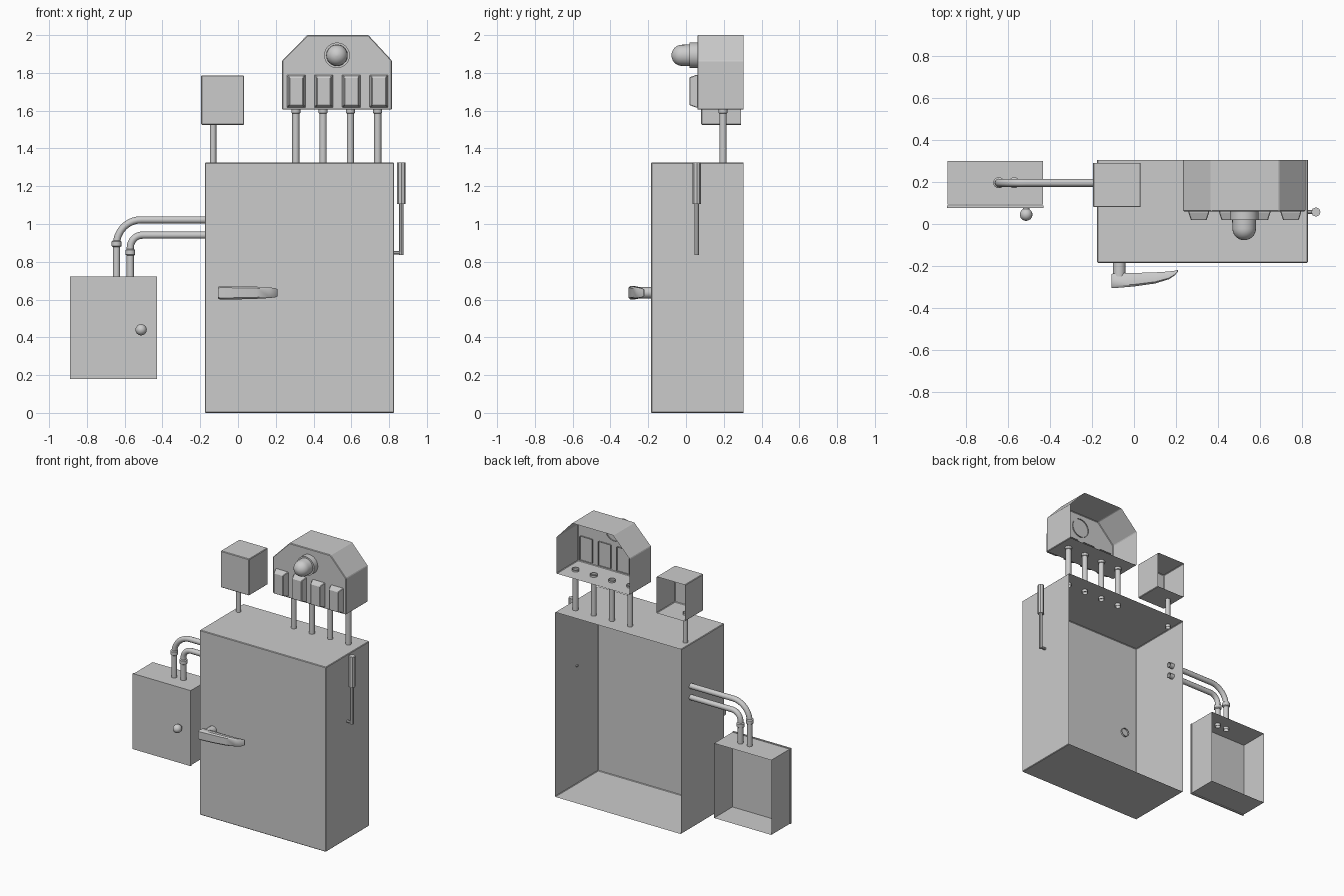
import bpy, bmesh, math
from mathutils import Vector, Matrix

if "Cube" in bpy.data.objects:
    bpy.data.objects.remove(bpy.data.objects["Cube"])


def finish(name, bm, smooth=False):
    me = bpy.data.meshes.new(name)
    bm.to_mesh(me)
    bm.free()
    ob = bpy.data.objects.new(name, me)
    bpy.context.collection.objects.link(ob)
    if smooth:
        bpy.ops.object.select_all(action='DESELECT')
        ob.select_set(True)
        bpy.context.view_layer.objects.active = ob
        bpy.ops.object.shade_smooth_by_angle(angle=math.radians(40))
    return ob


def loft(name, rings, cap_start=False, cap_end=True, bevel=0.0, smooth=False):
    """Skin a list of equal point rings."""
    bm = bmesh.new()
    vs = [[bm.verts.new(p) for p in r] for r in rings]
    n = len(rings[0])
    for a, b in zip(vs, vs[1:]):
        for i in range(n):
            j = (i + 1) % n
            bm.faces.new((a[i], a[j], b[j], b[i]))
    if cap_start:
        bm.faces.new(vs[0])
    if cap_end:
        bm.faces.new(vs[-1])
    bmesh.ops.recalc_face_normals(bm, faces=bm.faces)
    mid = sum((v.co for v in bm.verts), Vector()) / len(bm.verts)
    if sum((f.calc_center_median() - mid).dot(f.normal) for f in bm.faces) < 0:
        bmesh.ops.reverse_faces(bm, faces=bm.faces)
    if bevel:
        edges = [e for e in bm.edges if not e.is_boundary]
        bmesh.ops.bevel(bm, geom=edges, offset=bevel, segments=1, affect='EDGES')
    return finish(name, bm, smooth)


def rect(x0, x1, z0, z1):
    return [(x0, z0), (x1, z0), (x1, z1), (x0, z1)]


def shell(name, outline, y_back, y_front, bevel=0.004, cap_start=False):
    """Sheet-metal housing, open at the back."""
    rings = [[(x, y, z) for x, z in outline] for y in (y_back, y_front)]
    return loft(name, rings, cap_start=cap_start, bevel=bevel)


def lathe(name, profile, loc, direction, sides=16, cap_start=False, cap_end=True):
    """Revolve (radius, height) pairs round an axis."""
    m = Matrix.Translation(loc) @ Vector((0, 0, 1)).rotation_difference(Vector(direction)).to_matrix().to_4x4()
    rings = [[m @ Vector((r * math.cos(2 * math.pi * i / sides), r * math.sin(2 * math.pi * i / sides), h))
              for i in range(sides)] for r, h in profile]
    return loft(name, rings, cap_start, cap_end, smooth=True)


def pipe(name, points, radius):
    cu = bpy.data.curves.new(name, 'CURVE')
    cu.dimensions = '3D'
    cu.bevel_depth = radius
    cu.bevel_resolution = 4
    sp = cu.splines.new('POLY')
    sp.points.add(len(points) - 1)
    for p, co in zip(sp.points, points):
        p.co = (*co, 1)
    ob = bpy.data.objects.new(name, cu)
    bpy.context.collection.objects.link(ob)
    bpy.ops.object.select_all(action='DESELECT')
    ob.select_set(True)
    bpy.context.view_layer.objects.active = ob
    bpy.ops.object.convert(target='MESH')
    bpy.ops.object.shade_smooth_by_angle(angle=math.radians(40))


# main housings
shell("main_cabinet", rect(-0.175, 0.827, 0, 1.325), 0.305, -0.185)
shell("upper_junction_box", rect(-0.195, 0.032, 1.525, 1.787), 0.29, 0.08)
shell("alarm_housing", [(0.234, 1.605), (0.815, 1.605), (0.815, 1.865), (0.69, 2.0),
                        (0.367, 2.0), (0.234, 1.865)], 0.305, 0.06)

# side box: body with a framed opening behind the door
body = shell("side_box", rect(-0.887, -0.433, 0.183, 0.719), 0.30, 0.092, bevel=0)
bm = bmesh.new()
bm.from_mesh(body.data)
front = min(bm.faces, key=lambda f: f.calc_center_median().y)
bmesh.ops.inset_region(bm, faces=[front], thickness=0.035)
bmesh.ops.delete(bm, geom=[front], context='FACES')
bm.to_mesh(body.data)
bm.free()
shell("side_box_door", rect(-0.89, -0.43, 0.18, 0.722), 0.089, 0.077, bevel=0, cap_start=True)

# door knob: stem and ball
ball = [(0.03 * math.sin(a), 0.033 - 0.03 * math.cos(a))
        for a in (math.radians(d) for d in range(30, 180, 15))]
lathe("side_box_knob", [(0.015, 0.0)] + ball + [(0.002, 0.063)], (-0.513, 0.078, 0.44), (0, -1, 0))

# buttons and their vertical feed pipes
for i in range(4):
    x, z = 0.308 + 0.146 * i, 1.703
    rings = [[(x + a, y, z + b) for a, b in rect(-w, w, -h, h)]
             for y, w, h in ((0.07, 0.049, 0.087), (0.055, 0.049, 0.087), (0.018, 0.037, 0.073))]
    loft(f"button_{i + 1}", rings, bevel=0.003)
    lathe(f"feed_pipe_{i + 1}", [(0.019, 1.305), (0.019, 1.585), (0.024, 1.588), (0.024, 1.618)],
          (0.306 + 0.1445 * i, 0.196, 0), (0, 0, 1), cap_end=False)
lathe("junction_pipe", [(0.017, 1.305), (0.017, 1.54)], (-0.132, 0.196, 0), (0, 0, 1), cap_end=False)

# alarm lamp: collar and dome
dome = [(0.056 * math.cos(a), 0.081 + 0.056 * math.sin(a))
        for a in (math.radians(d) for d in range(0, 90, 12))]
lathe("alarm_lamp", [(0.068, -0.008), (0.068, 0.042), (0.057, 0.042)] + dome + [(0.003, 0.137)],
      (0.524, 0.06, 1.893), (0, -1, 0), sides=24)

# bent conduits between cabinet and side box
for n, z, x, r, zc in (("outer", 1.022, -0.643, 0.13, 0.895), ("inner", 0.941, -0.57, 0.065, 0.85)):
    arc = [(x + r - r * math.sin(a), 0.196, z - r + r * math.cos(a))
           for a in (math.radians(9 * k) for k in range(11))]
    pipe(f"{n}_conduit", [(-0.14, 0.196, z)] + arc + [(x, 0.196, 0.70)], 0.019)
    lathe(f"{n}_conduit_collar", [(0.018, -0.018), (0.026, -0.012), (0.026, 0.012), (0.018, 0.018)],
          (x, 0.196, zc), (0, 0, 1), cap_end=False)

# cabinet handle: stub and tapered lever
lathe("handle_stub", [(0.03, -0.012), (0.03, 0.065)], (-0.07, -0.185, 0.636), (0, -1, 0))
rings = []
for x, yf, yb, h in ((-0.106, -0.304, -0.238, 0.029), (-0.096, -0.305, -0.235, 0.036), (0.0, -0.297, -0.233, 0.035),
                     (0.1, -0.283, -0.230, 0.032), (0.165, -0.263, -0.226, 0.028),
                     (0.195, -0.243, -0.222, 0.025), (0.21, -0.226, -0.219, 0.019)):
    d = yb - yf
    section = [(0, -0.75), (0.15, -1), (0.6, -0.95), (1, -0.6), (1, 0.6), (0.6, 0.95), (0.15, 1), (0, 0.75)]
    rings.append([(x, yf + d * u, 0.636 + h * v) for u, v in section])
loft("handle_lever", rings, cap_start=True, smooth=True)

# side piston: barrel, rod and hook into the cabinet wall
lathe("piston_barrel", [(0.022, 1.105), (0.022, 1.325)], (0.865, 0.057, 0), (0, 0, 1), 8, cap_start=True)
lathe("piston_rod", [(0.012, 0.837), (0.012, 1.11)], (0.865, 0.057, 0), (0, 0, 1), 8, cap_start=True)
lathe("piston_hook", [(0.009, 0), (0.009, 0.05)], (0.868, 0.057, 0.847), (-1, 0, 0), 8, cap_start=True)
